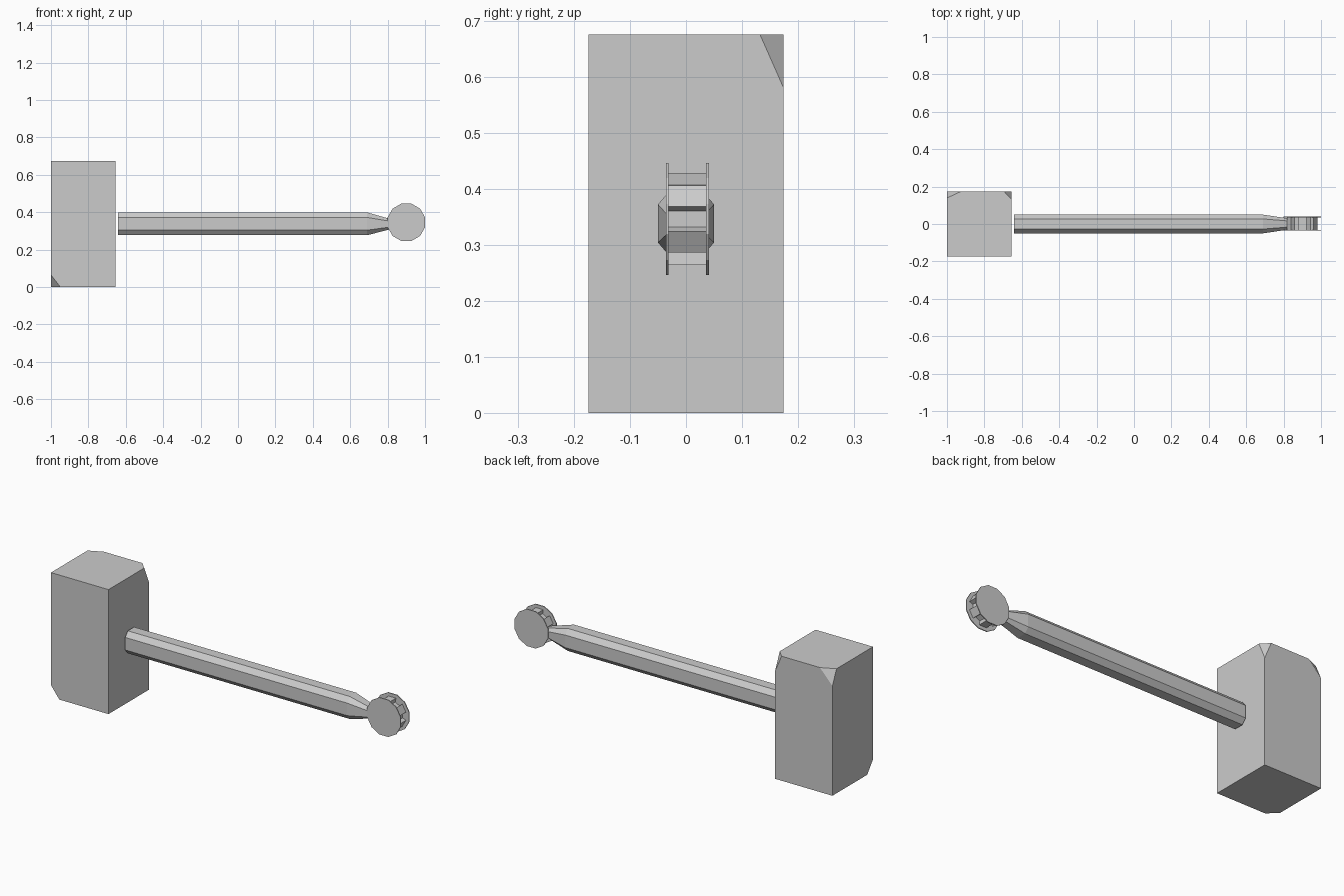
import bpy, bmesh
from math import cos, sin, pi
from mathutils import Vector

if "Cube" in bpy.data.objects:
    bpy.data.objects.remove(bpy.data.objects["Cube"])


def finish(bm, name):
    bmesh.ops.recalc_face_normals(bm, faces=bm.faces[:])
    me = bpy.data.meshes.new(name)
    bm.to_mesh(me)
    bm.free()
    ob = bpy.data.objects.new(name, me)
    bpy.context.collection.objects.link(ob)
    return ob


def loft(bm, rings):
    # Skin a list of equal-length rings and cap both ends
    vs = [[bm.verts.new(p) for p in r] for r in rings]
    n = len(vs[0])
    for a, b in zip(vs, vs[1:]):
        for i in range(n):
            j = (i + 1) % n
            bm.faces.new((a[i], a[j], b[j], b[i]))
    bm.faces.new(vs[0])
    bm.faces.new(vs[-1])


# Hammer head: block with three chipped corners
bm = bmesh.new()
bmesh.ops.create_cube(bm, size=1)
lo, hi = Vector((-1, -0.174, 0)), Vector((-0.655, 0.174, 0.675))
for v in bm.verts:
    v.co = Vector([lo[i] if v.co[i] < 0 else hi[i] for i in range(3)])
chips = [((hi.x, hi.y, hi.z), (-0.04, -0.042, -0.095)),
         ((lo.x, hi.y, hi.z), (0.075, -0.035, -0.08)),
         ((lo.x, lo.y, lo.z), (0.05, 0.05, 0.065))]
for corner, d in chips:
    c = Vector(corner)
    normal = Vector([-1 / k for k in d])
    point = c + Vector((d[0], 0, 0))
    cut = bmesh.ops.bisect_plane(bm, geom=bm.verts[:] + bm.edges[:] + bm.faces[:],
                                 plane_co=point, plane_no=normal.normalized(),
                                 clear_outer=True)
    edges = [e for e in cut["geom_cut"] if isinstance(e, bmesh.types.BMEdge)]
    bmesh.ops.contextual_create(bm, geom=edges)
finish(bm, "hammer_head")

# Handle: eight-sided shaft tapering to the pommel
octagon = [(0.05, 0.034), (0.027, 0.061), (-0.027, 0.061), (-0.05, 0.034),
           (-0.05, -0.034), (-0.027, -0.061), (0.027, -0.061), (0.05, -0.034)]
stations = [(-0.642, 1, 1, 0.338), (0.69, 1, 1, 0.338), (0.825, 0.6, 0.4, 0.336)]
bm = bmesh.new()
loft(bm, [[(x, y * sy, zc + z * sz) for y, z in octagon]
          for x, sy, sz, zc in stations])
finish(bm, "handle")

# Pommel: grooved roller between two thin twelve-sided discs
CX, CZ, Y0, Y1 = 0.9, 0.346, -0.036, 0.041


def polar(r, a):
    return CX + r * cos(a), CZ + r * sin(a)


def prism(name, outline, y0, y1):
    bm = bmesh.new()
    loft(bm, [[(x, y, z) for x, z in outline] for y in (y0, y1)])
    return finish(bm, name)


disc = [polar(0.1 / cos(pi / 12), (i + 0.5) * pi / 6) for i in range(12)]
prism("front_disc", disc, Y0, Y0 + 0.005)
prism("back_disc", disc, Y1 - 0.005, Y1)

roller = []
for i in range(6):
    a = i * pi / 3
    roller += [polar(0.085, a - pi / 12), polar(0.063, a - 0.225),
               polar(0.063, a + 0.225), polar(0.085, a + pi / 12)]
prism("grooved_roller", roller, Y0 + 0.005, Y1 - 0.005)
